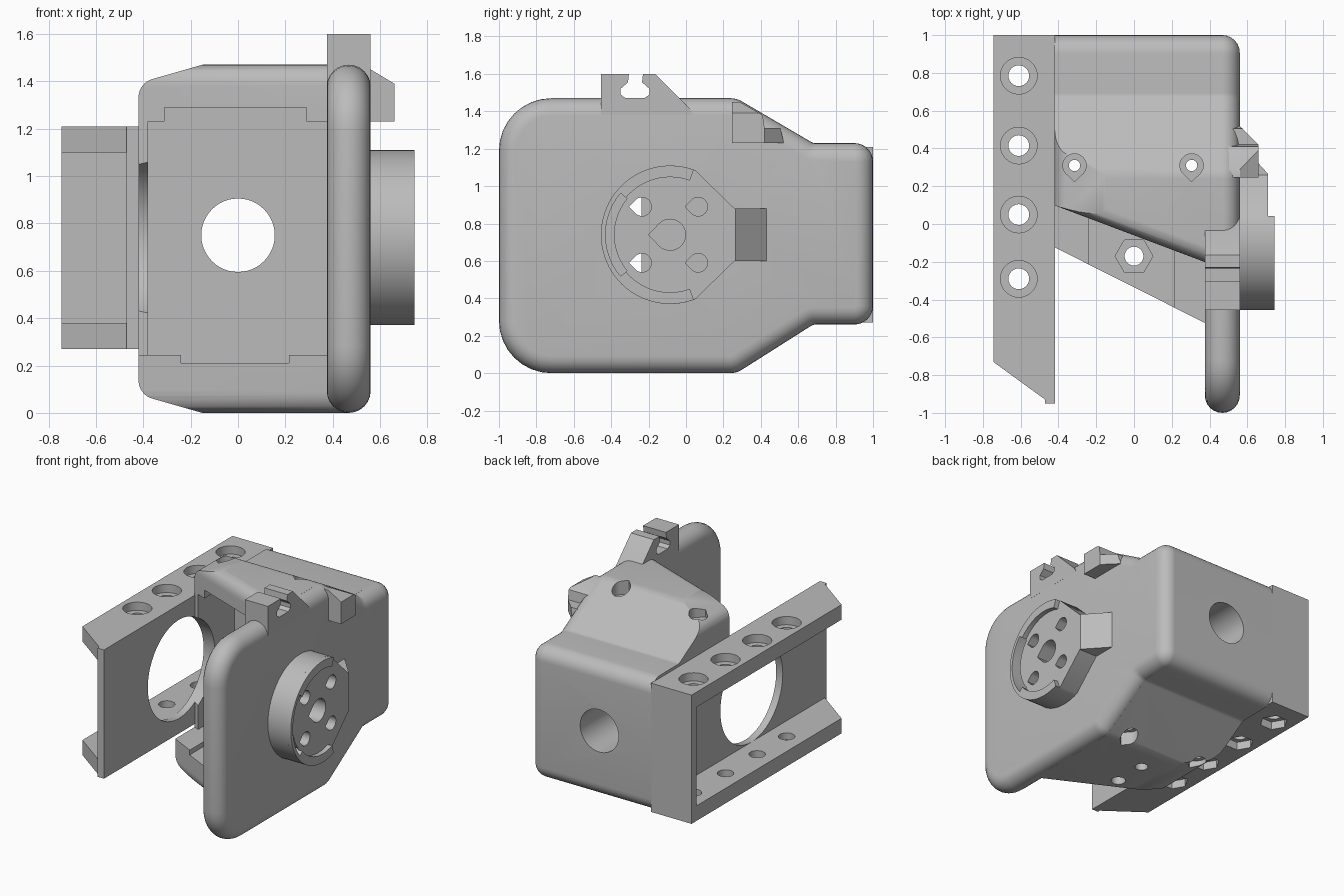
import bpy, bmesh, math
from mathutils import Vector, Matrix

if "Cube" in bpy.data.objects:
    bpy.data.objects.remove(bpy.data.objects["Cube"])

grey = bpy.data.materials.new("grey_plastic")
grey.diffuse_color = (0.5, 0.5, 0.5, 1)
grey.use_nodes = True
grey.node_tree.nodes["Principled BSDF"].inputs["Base Color"].default_value = grey.diffuse_color


def mesh_object(name, rings):
    """Loft matching rings of 3D points and cap both ends."""
    bm = bmesh.new()
    loops = [[bm.verts.new(p) for p in ring] for ring in rings]
    n = len(loops[0])
    for a, b in zip(loops, loops[1:]):
        for i in range(n):
            j = (i + 1) % n
            bm.faces.new((a[i], a[j], b[j], b[i]))
    bm.faces.new(loops[0][::-1])
    bm.faces.new(loops[-1])
    bmesh.ops.recalc_face_normals(bm, faces=bm.faces)
    me = bpy.data.meshes.new(name)
    bm.to_mesh(me)
    bm.free()
    me.materials.append(grey)
    ob = bpy.data.objects.new(name, me)
    bpy.context.collection.objects.link(ob)
    return ob


def prism(name, pts, a, b, axis, shear=0.0):
    """Extrude a 2D outline along an axis; shear slides y as x grows."""
    place = {"x": lambda p, t: (t, p[0] + shear * t, p[1]),
             "y": lambda p, t: (p[0], t, p[1]),
             "z": lambda p, t: (p[0], p[1], t)}[axis]
    return mesh_object(name, [[place(p, t) for p in pts] for t in (a, b)])


def box(name, x, y, z):
    return prism(name, [(x[0], y[0]), (x[1], y[0]), (x[1], y[1]), (x[0], y[1])], z[0], z[1], "z")


def circle(u, v, r, n=48, tip=False):
    """Circle outline; tip makes a teardrop pointing along -u."""
    pts = [(u + r * math.cos(2 * math.pi * i / n), v + r * math.sin(2 * math.pi * i / n)) for i in range(n)]
    if tip:
        pts = [p for p in pts if p[0] > u - r * 0.71]
        k = next(i for i, p in enumerate(pts) if p[1] < v - 1e-6)
        pts.insert(k, (u - r * 1.38, v))
    return pts


def arc(u, v, r, a, b, n=48):
    return [(u + r * math.cos(math.radians(a + (b - a) * i / n)),
             v + r * math.sin(math.radians(a + (b - a) * i / n))) for i in range(n + 1)]


def rounded(corners, inset=0.0, n=8):
    """Counter-clockwise (u, v, radius) corners to a filleted, inset outline."""
    out, m = [], len(corners)
    for i in range(m):
        p0, p, p2 = (Vector(corners[k % m][:2]) for k in (i - 1, i, i + 1))
        d1, d2 = (p - p0).normalized(), (p2 - p).normalized()
        n1, n2 = Vector((-d1.y, d1.x)), Vector((-d2.y, d2.x))
        turn = math.atan2(d1.x * d2.y - d1.y * d2.x, d1.dot(d2))
        s = 1 if turn > 0 else -1
        r0 = corners[i][2]
        v = p + (n1 + n2) * inset / (1 + n1.dot(n2))
        if r0 == 0:
            out.append(tuple(v))
            continue
        r = max(r0 - s * inset, 0.002)
        c = v - d1 * r * math.tan(abs(turn) / 2) + n1 * r * s
        for k in range(n + 1):
            out.append(tuple(c + Matrix.Rotation(turn * k / n, 2) @ (-n1 * s * r)))
    return out


def combine(ob, others, op="DIFFERENCE"):
    for c in others:
        mod = ob.modifiers.new("bool", "BOOLEAN")
        mod.operation, mod.solver, mod.object = op, "EXACT", c
        bpy.context.view_layer.objects.active = ob
        bpy.ops.object.modifier_apply(modifier=mod.name)
        bpy.data.objects.remove(c)
    return ob


# Side outline shared by the plate and the housing
outline = [(-1, 0, 0.28), (0.27, 0, 0.12), (0.68, 0.26, 0.05), (1, 0.26, 0.1),
           (1, 1.23, 0.1), (0.68, 1.23, 0.05), (0.27, 1.47, 0.12), (-1, 1.47, 0.28)]
CY, CZ = -0.085, 0.74   # axis of the hub


def hub_holes():
    spots = [(CY, CZ, 0.083)] + [(CY + a, CZ + b, 0.05) for a in (-0.15, 0.15) for b in (-0.15, 0.15)]
    return [prism("cutter", circle(y, z, r, 32, True), 0.2, 1, "x") for y, z, r in spots]


# Pill-edged side plate
R, rings = 0.0925, []
for k in range(13):
    a = math.pi * k / 12
    rings.append([(0.4675 - R * math.cos(a), y, z) for y, z in rounded(outline, R * (1 - math.sin(a)))])
combine(mesh_object("side_plate", rings), hub_holes())


# Housing, upper and lower halves with different slanted fronts
def housing(name, front, shear):
    ob = prism(name, rounded(outline), -0.42, 0.47, "x")
    section = rounded([(-0.42, 0.077, 0.08), (-0.115, -0.01, 0), (0.8, -0.01, 0),
                       (0.8, 1.48, 0), (-0.115, 1.48, 0), (-0.42, 1.393, 0.08)])
    masks = [prism("mask", section, -2, 2, "y"), prism("mask", rounded(front), -1, 1, "x", shear)]
    return combine(ob, masks, "INTERSECT")


upper = housing("housing_upper", [(-0.06, 0.245, 0), (2, 0.245, 0), (2, 1.4705, 0), (-0.06, 1.4705, 0.09)], -0.377)
cuts = [box("cutter", (-0.38, 0.375), (-1, 0.5), (0.2, 1.23)),
        box("cutter", (-0.31, 0.29), (-1, 0.499), (1.1, 1.29)),
        prism("cutter", circle(0, 0.75, 0.155), 0.4, 1.2, "y"),
        prism("cutter", circle(CY, CZ, 0.36, 64), -1, -0.3, "x")]


def roof_holes(z0, z1, inner0, inner1):
    res = []
    for x in (-0.315, 0.305):
        drop = [(x + v, 0.31 + u) for u, v in circle(0, 0, 0.062, 32, True)]
        res.append(prism("cutter", drop, z0, z1, "z"))
        res.append(prism("cutter", circle(x, 0.31, 0.03, 24), inner0, inner1, "z"))
    return res


combine(upper, cuts + roof_holes(1.37, 1.6, 1.15, 1.4))
lower = housing("housing_lower", [(-0.335, -0.0005, 0.09), (2, -0.0005, 0), (2, 0.245, 0), (-0.335, 0.245, 0)], -0.503)
cuts = [box("cutter", (-0.24, 0.215), (-1, 0.499), (0.21, 0.4)),
        prism("cutter", circle(0, -0.17, 0.1, 6), 0.13, 0.4, "z"),
        prism("cutter", circle(0, -0.17, 0.05, 24), -0.2, 0.4, "z"),
        prism("cutter", circle(0, 0.08, 0.045, 24), -0.2, 0.4, "z")]
combine(lower, cuts + roof_holes(-0.2, 0.1, 0.05, 0.3))

# Channel bracket with screw holes and nut pockets
flange = [(-0.745, 1), (-0.745, -0.73), (-0.47, -0.93), (-0.47, -0.95), (-0.417, -0.95), (-0.417, 1)]
bracket = prism("channel_bracket", flange, 0.27, 1.21, "z")
cuts = [box("cutter", (-1, -0.47), (-1.5, 0.945), (0.38, 1.1)),
        prism("cutter", circle(CY, CZ, 0.36, 64), -1, -0.3, "x")]
for y in (0.785, 0.415, 0.05, -0.29):
    cuts += [prism("cutter", circle(-0.61, y, 0.055, 24), 0, 2, "z"),
             prism("cutter", circle(-0.61, y, 0.097, 32), 1.15, 2, "z"),
             prism("cutter", circle(-0.61, y, 0.097, 6), 0, 0.33, "z")]
combine(bracket, cuts)

# Hub with raised rim, slot and ramp block


def slot():
    return prism("cutter", arc(CY, CZ, 0.345, 140, 220) + arc(CY, CZ, 0.3, 220, 140), 0.62, 1, "x")


hub = prism("hub", arc(CY, CZ, 0.37, 68.6, 291.4) + [(0.26, 0.6), (0.26, 0.88)], 0.53, 0.71, "x")
combine(hub, hub_holes() + [slot()])
rim = prism("hub_rim", arc(CY, CZ, 0.37, 70, 290) + arc(CY, CZ, 0.308, 290, 70), 0.7, 0.745, "x")
combine(rim, [slot()])
prism("hub_ramp", [(0.5, 0.25), (0.71, 0.25), (0.71, 0.265), (0.56, 0.43), (0.5, 0.43)], 0.6, 0.88, "z")

# Clip lug on top of the plate
prism("clip_lug", [(-0.455, 1.38), (0.04, 1.38), (0.02, 1.415), (-0.165, 1.6), (-0.23, 1.6), (-0.235, 1.555),
                   (-0.195, 1.52), (-0.195, 1.49), (-0.22, 1.472), (-0.325, 1.472), (-0.35, 1.49),
                   (-0.35, 1.52), (-0.31, 1.555), (-0.305, 1.6), (-0.455, 1.6)], 0.375, 0.56, "x")

# Small bracket lug on the outer face
lug = prism("side_lug", [(0.47, 0.245), (0.66, 0.245), (0.66, 0.42), (0.56, 0.52), (0.47, 0.52)], 1.23, 1.46, "z")
combine(lug, [prism("mask", [(0.4, 1.2), (0.66, 1.2), (0.66, 1.39), (0.56, 1.45), (0.4, 1.45)], 0, 1, "y"),
              prism("mask", [(0.2, 1.2), (0.53, 1.2), (0.505, 1.31), (0.42, 1.31), (0.41, 1.38),
                             (0.27, 1.46), (0.2, 1.46)], 0, 1, "x")], "INTERSECT")

# Smooth the curved surfaces, keep hard edges
for ob in bpy.context.collection.objects:
    ob.select_set(True)
    bpy.context.view_layer.objects.active = ob
bpy.ops.object.shade_smooth_by_angle(angle=math.radians(30))
